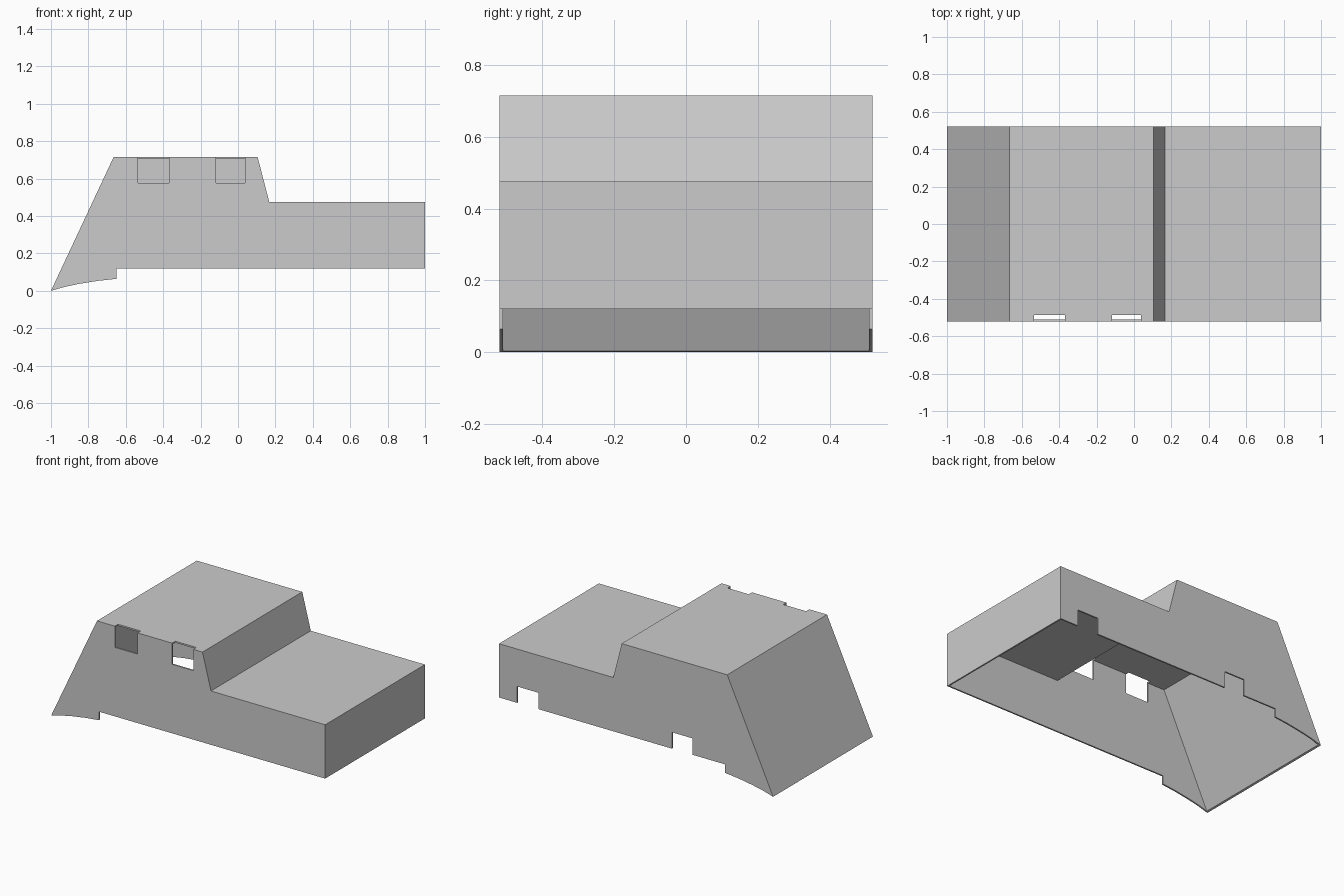
import bpy
import bmesh

old = bpy.data.objects.get("Cube")
if old:
    bpy.data.objects.remove(old, do_unlink=True)

HALF = 0.52    # half depth of the shell
WALL = 0.01    # wall thickness

grey = bpy.data.materials.new("plain_grey")
grey.use_nodes = True
grey.diffuse_color = (0.6, 0.6, 0.6, 1)
grey.node_tree.nodes["Principled BSDF"].inputs["Base Color"].default_value = (0.6, 0.6, 0.6, 1)


def extrude_profile(name, points, y0, y1):
    """Solid made by extruding an x-z outline from y0 to y1."""
    bm = bmesh.new()
    face = bm.faces.new([bm.verts.new((x, y0, z)) for x, z in points])
    moved = bmesh.ops.extrude_face_region(bm, geom=[face])["geom"]
    verts = [v for v in moved if isinstance(v, bmesh.types.BMVert)]
    bmesh.ops.translate(bm, verts=verts, vec=(0, y1 - y0, 0))
    bmesh.ops.recalc_face_normals(bm, faces=bm.faces)
    mesh = bpy.data.meshes.new(name)
    bm.to_mesh(mesh)
    bm.free()
    mesh.materials.append(grey)
    obj = bpy.data.objects.new(name, mesh)
    bpy.context.scene.collection.objects.link(obj)
    return obj


def cut(target, cutter):
    """Subtract the cutter and remove it."""
    cutter.hide_render = True
    mod = target.modifiers.new("cut", 'BOOLEAN')
    mod.operation = 'DIFFERENCE'
    mod.solver = 'EXACT'
    mod.object = cutter
    bpy.context.view_layer.objects.active = target
    bpy.ops.object.modifier_apply(modifier=mod.name)
    bpy.data.objects.remove(cutter, do_unlink=True)


def box(name, x0, x1, y0, y1, z0, z1):
    return extrude_profile(name, [(x0, z0), (x1, z0), (x1, z1), (x0, z1)], y0, y1)


# Outer body: sloped nose, raised cab, low rear deck, curved lower lip
lip = [(-1, 0), (-0.93, 0.02), (-0.85, 0.037), (-0.75, 0.053), (-0.65, 0.064)]
upper = [(-0.65, 0.12), (1, 0.12), (1, 0.475), (0.167, 0.475), (0.105, 0.715), (-0.665, 0.715)]
shell = extrude_profile("body_shell", lip + upper, -HALF, HALF)

# Hollow interior, open underneath
slope = 0.335 / 0.715
inside = [(-1.036, -0.1), (1 - WALL, -0.1), (1 - WALL, 0.475 - WALL),
          (0.159, 0.475 - WALL), (0.097, 0.715 - WALL),
          (-0.665 + 0.011 - slope * WALL, 0.715 - WALL)]
cut(shell, extrude_profile("interior_cutter", inside, WALL - HALF, HALF - WALL))

# Two openings at the top of the front wall, biting into the roof edge
for x0, x1 in ((-0.535, -0.368), (-0.117, 0.038)):
    cut(shell, box("window_cutter", x0, x1, -0.6, -0.487, 0.575, 0.8))

# Two notches in the lower edge of the back wall
for x0, x1 in ((-0.41, -0.262), (0.714, 0.868)):
    cut(shell, box("notch_cutter", x0, x1, 0.487, 0.6, 0.05, 0.228))
